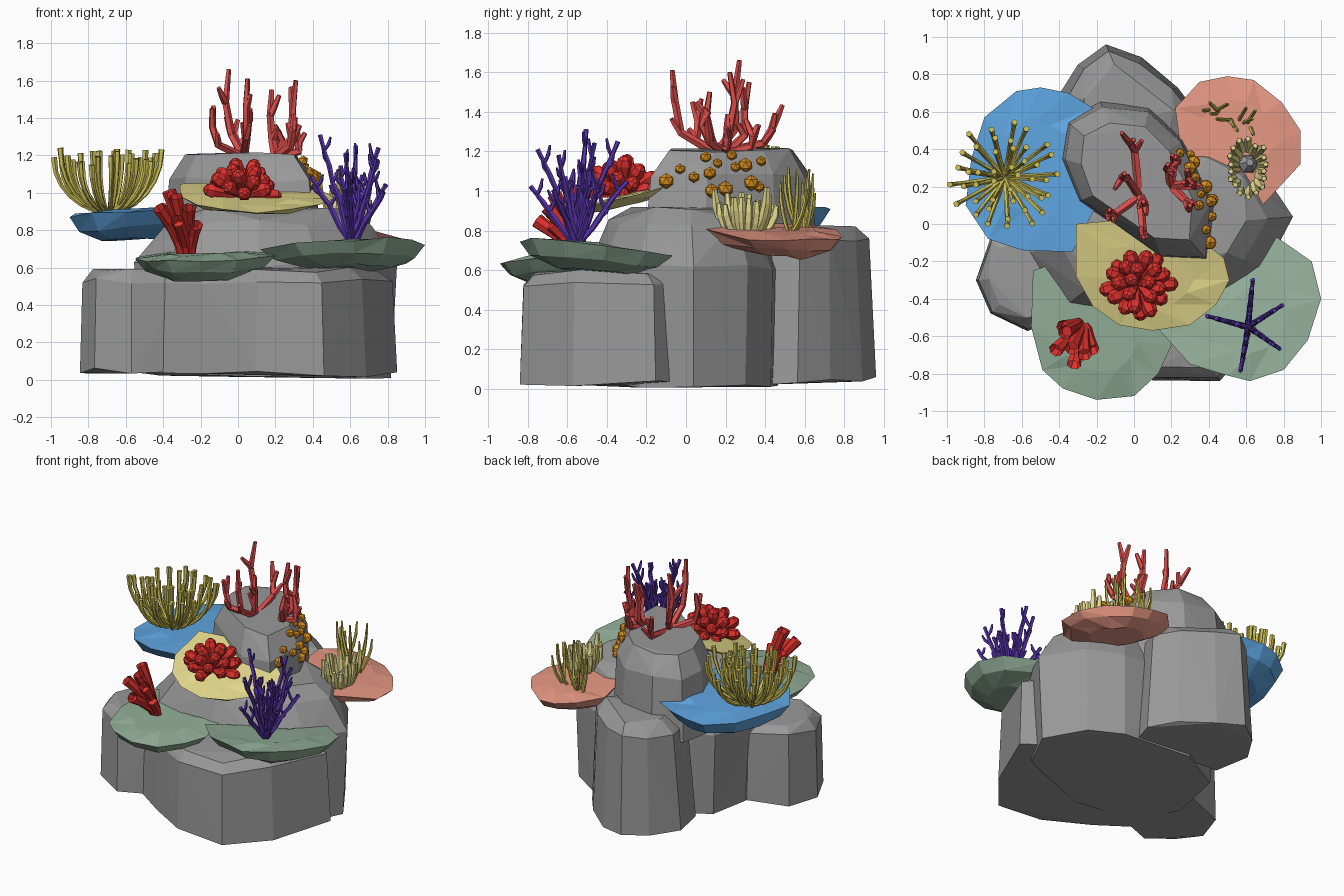
import bpy, bmesh, math, random
from mathutils import Vector
from mathutils.bvhtree import BVHTree

random.seed(7)
rnd = random.uniform
if "Cube" in bpy.data.objects:
    bpy.data.objects.remove(bpy.data.objects["Cube"])


def material(name, *rgb):
    lin = [((c / 255 + 0.055) / 1.055) ** 2.4 for c in rgb] + [1]
    m = bpy.data.materials.new(name)
    m.use_nodes = True
    m.diffuse_color = lin
    bsdf = m.node_tree.nodes["Principled BSDF"]
    bsdf.inputs["Base Color"].default_value = lin
    bsdf.inputs["Roughness"].default_value = 0.9
    return m


GREY = material("stone grey", 152, 152, 152)
BLUE = material("sea blue", 95, 166, 226)
SALMON = material("salmon", 236, 156, 136)
STRAW = material("straw yellow", 234, 222, 144)
SAGE = material("sage green", 146, 174, 152)
RED = material("bright red", 222, 49, 45)
CORAL = material("coral red", 220, 78, 76)
PURPLE = material("deep purple", 88, 53, 172)
OLIVE = material("olive yellow", 208, 194, 86)
ORANGE = material("amber orange", 218, 144, 28)


def finish(bm, name, mat):
    bmesh.ops.recalc_face_normals(bm, faces=bm.faces)
    me = bpy.data.meshes.new(name)
    bm.to_mesh(me)
    bm.free()
    me.materials.append(mat)
    ob = bpy.data.objects.new(name, me)
    bpy.context.collection.objects.link(ob)


def centre_of(outline):
    return sum((Vector(p) for p in outline), Vector((0, 0))) / len(outline)


def rock(name, outline, levels):
    """Faceted boulder: hull around scaled copies of a plan outline."""
    bm = bmesh.new()
    c = centre_of(outline)
    for z, s in levels:
        for p in outline:
            q = c + (Vector(p) - c) * s * rnd(0.97, 1.01)
            bm.verts.new((q.x, q.y, z + rnd(0, 0.04)))
    hull = bmesh.ops.convex_hull(bm, input=bm.verts)
    loose = {v for v in hull["geom_interior"] + hull["geom_unused"]
             if isinstance(v, bmesh.types.BMVert) and not v.link_faces}
    bmesh.ops.delete(bm, geom=list(loose), context='VERTS')
    tree = BVHTree.FromBMesh(bm)
    finish(bm, name, GREY)
    return tree


def plate(name, mat, outline, z, depth, sx=0, sy=0):
    """Shelf with a sharp rim, shallow top and bulging underside."""
    bm = bmesh.new()
    c = centre_of(outline)
    rings = []
    for s, dz in ((0.5, -depth), (0.85, -depth * 0.55), (1, 0), (0.55, 0.012)):
        ring = []
        for p in outline:
            d = (Vector(p) - c) * s
            h = z + dz + sx * d.x + sy * d.y + rnd(-0.012, 0.012)
            ring.append(bm.verts.new((c.x + d.x, c.y + d.y, h)))
        rings.append(ring)
    n = len(outline)
    for a, b in zip(rings, rings[1:]):
        for i in range(n):
            j = (i + 1) % n
            bm.faces.new((a[i], a[j], b[j]))
            bm.faces.new((a[i], b[j], b[i]))
    bm.faces.new(rings[0])
    bm.faces.new(rings[-1])
    finish(bm, name, mat)


def tube(bm, pts, radii, n=5, hollow=0):
    """Sweep an n-sided ring along points; optionally sink the tip."""
    pts = [Vector(p) for p in pts]
    q, old, last = None, None, None
    for i, p in enumerate(pts):
        t = (pts[min(i + 1, len(pts) - 1)] - pts[max(i - 1, 0)]).normalized()
        q = old.rotation_difference(t) @ q if q else t.to_track_quat('Z', 'Y')
        old = t
        ring = []
        for k in range(n):
            a = math.tau * k / n
            ring.append(bm.verts.new(p + q @ Vector((math.cos(a), math.sin(a), 0)) * radii[i]))
        if last:
            for k in range(n):
                j = (k + 1) % n
                bm.faces.new((last[k], last[j], ring[j], ring[k]))
        else:
            bm.faces.new(ring[::-1])
        last = ring
    cap = bm.faces.new(last)
    if hollow:
        bm.normal_update()
        bmesh.ops.inset_individual(bm, faces=[cap], thickness=radii[-1] * 0.25)
        for v in cap.verts:
            v.co -= old * hollow


def arc(base, azimuth, out, height, steps=5, power=1.7):
    """Path that leaves the base outward and turns upward."""
    pts = []
    for i in range(steps + 1):
        f = i / steps
        r = out * math.sin(f * math.pi / 2)
        pts.append(Vector(base) + Vector((r * math.cos(azimuth), r * math.sin(azimuth), height * f ** power)))
    return pts


# Rocks
rock("left_rock", [(-.85, -.3), (-.77, -.08), (-.5, .02), (-.25, -.1), (-.27, -.48), (-.57, -.58), (-.77, -.48)],
     [(.03, 1), (.51, .96), (.57, .75)])
rock("base_rock", [(-.54, -.42), (-.2, -.66), (.1, -.84), (.46, -.84), (.68, -.57), (.86, -.15),
                   (.55, .1), (-.4, .1)], [(.01, 1), (.5, .96), (.57, .85)])
middle = rock("middle_rock", [(-.55, -.15), (-.38, -.45), (.1, -.5), (.42, -.42), (.7, -.24), (.86, .04),
                              (.68, .32), (.45, .45), (-.1, .5), (-.45, .3)],
              [(0, .96), (.6, 1), (.82, .8), (.88, .62)])
rock("back_rock", [(-.15, .96), (-.3, .85), (-.42, .66), (-.37, .4), (.32, .4), (.37, .56), (.24, .73), (.04, .89)],
     [(.02, 1), (.72, .87), (.79, .62)])
peak = rock("peak_rock", [(-.39, .35), (-.36, .55), (-.18, .65), (.08, .62), (.26, .45), (.43, .1),
                          (.4, -.2), (.15, -.19), (-.12, 0), (-.3, .12)],
            [(.6, 1.05), (1.05, .96), (1.185, .74)])

# Shelf plates
plate("blue_shelf", BLUE, [(-.22, .62), (-.35, .7), (-.5, .73), (-.63, .71), (-.8, .57), (-.87, .35), (-.9, .1),
                           (-.78, -.08), (-.6, -.14), (-.33, -.15), (-.2, .1)], .9, .15, .07)
plate("salmon_shelf", SALMON, [(.22, .62), (.35, .76), (.5, .79), (.64, .77), (.79, .65), (.89, .5), (.89, .32),
                               (.66, .07), (.42, .2), (.25, .4)], .79, .11, -.12, -.06)
plate("yellow_shelf", STRAW, [(-.31, -.28), (-.31, 0), (-.1, .02), (.2, .03), (.48, -.18), (.51, -.3), (.44, -.43),
                              (.3, -.54), (.1, -.57), (-.08, -.54), (-.22, -.44)], .97, .035, 0, .27)
plate("left_green_shelf", SAGE, [(-.54, -.25), (-.55, -.55), (-.49, -.78), (-.38, -.88), (-.2, -.94), (0, -.92),
                                 (.13, -.8), (.2, -.65), (.15, -.4), (-.1, -.3), (-.4, -.2)], .66, .12, .03, .05)
plate("right_green_shelf", SAGE, [(.12, -.55), (.3, -.75), (.5, -.81), (.62, -.84), (.8, -.78), (.93, -.62),
                                  (1, -.4), (.95, -.2), (.72, -.04), (.6, -.2), (.35, -.4)], .715, .12, .05, -.12)

# Anemone of upward curving tentacles
bm = bmesh.new()
for count, out in ((5, .07), (9, .15), (13, .21), (17, .28)):
    for i in range(count):
        path = arc((-.69, .25, .89), math.tau * (i + rnd(-.25, .25)) / count,
                   out * rnd(.88, 1.08), rnd(.25, .35), 6)
        tube(bm, path, [.012] * 5 + [.014, .017])
finish(bm, "anemone", OLIVE)

# Round cluster of stubby polyps
bm = bmesh.new()
count = 23
for i in range(count):
    up = (i + .4) / count
    side = math.sqrt(1 - up * up)
    a = i * math.pi * (3 - math.sqrt(5))
    d = Vector((side * math.cos(a), side * math.sin(a), up)) * rnd(.18, .215)
    c = Vector((.02, -.32, .98))
    tube(bm, [c + d * f for f in (0, .5, .76, .92, 1)], [.014, .026, .041, .034, .012], 6)
finish(bm, "polyp_cluster", RED)

# Leaning open pipes fanning from one foot
bm = bmesh.new()
for azimuth, out, h in ((195, .09, .22), (210, .09, .36), (225, .19, .27), (245, .13, .33),
                        (256, .21, .2), (270, .15, .27), (285, .13, .18)):
    a = math.radians(azimuth)
    foot = Vector((-.265 + .03 * math.cos(a), -.52 + .03 * math.sin(a), .65))
    lean = Vector((math.cos(a), math.sin(a), 0)) * out
    path = [foot + lean * f ** 1.5 + Vector((0, 0, h * f)) for f in (0, .35, .7, 1)]
    tube(bm, path, [.028, .03, .032, .039], 7, .045)
finish(bm, "pipe_sponge", RED)

# Purple fan: five radial arms with spreading twigs
bm = bmesh.new()
foot = Vector((.61, -.55, .72))
for azimuth, out, high in ((84, .24, .53), (32, .2, .52), (-35, .2, .46), (-100, .23, .49), (165, .21, .59)):
    a = math.radians(azimuth)
    ray = Vector((math.cos(a), math.sin(a), 0))
    for reach, tall in ((.85, 1), (1.05, .62), (.3, .72)):
        path = [foot]
        for i in range(1, 8):
            f = i / 7
            path.append(foot + ray * (out * reach * f + rnd(-.008, .008)) + Vector((0, 0, high * tall * f)))
        tube(bm, path, [.017 - .001 * i + .003 * (i % 2) for i in range(8)])
        for k in (3, 4, 5, 6):
            way = (.05 if k % 2 else -.035) * rnd(.7, 1.2)
            tip = path[k] + ray * way + Vector((0, 0, rnd(.06, .1)))
            mid = path[k].lerp(tip, .5) + ray * way * .2
            tube(bm, [path[k], mid, tip], [.009, .011, .006])
finish(bm, "purple_branches", PURPLE)

# Antler coral on the summit, growing from two feet
bm = bmesh.new()
for tip in ((-.05, .27, 1.66), (.05, .12, 1.5), (.05, -.07, 1.61), (.31, .22, 1.6), (.18, .32, 1.55),
            (-.14, .03, 1.45), (.36, .2, 1.32), (0, .45, 1.39), (.3, .1, 1.42), (.22, .36, 1.33)):
    tip = Vector(tip)
    foot = Vector((.2, .2, 1.19) if tip.x > .12 else (.03, .15, 1.19))
    d = tip - foot
    flat = Vector((d.x, d.y, 0))
    knee = foot + flat * .8 + Vector((0, 0, d.z * .25))
    bend = foot + flat * .95 + Vector((rnd(-.03, .03), rnd(-.03, .03), d.z * .62))
    tube(bm, [foot, knee, bend, tip], [.024, .022, .02, .013])
    for start in (knee, bend):
        twig = start + Vector((rnd(-.06, .06), rnd(-.06, .06), rnd(.06, .12)))
        tube(bm, [start, start.lerp(twig, .5), twig], [.02, .018, .012])
finish(bm, "antler_coral", CORAL)

# Pale finger coral around a small stone, and thin blades
bm = bmesh.new()
for i in range(18):
    a = math.tau * (i + .5) / 18
    foot = (.61 + .035 * math.cos(a), .3 + .05 * math.sin(a), .77)
    path = arc(foot, a, (.06 + .05 * abs(math.sin(a))) * rnd(.7, 1.05), rnd(.15, .26), 4, 1.4)
    tube(bm, path, [.02, .024, .023, .022, .014])
finish(bm, "finger_coral", STRAW)
bm = bmesh.new()
tube(bm, [(.61, .32, .76), (.61, .32, .84), (.62, .33, .88)], [.06, .05, .02], 6)
finish(bm, "coral_stone", GREY)
bm = bmesh.new()
for i in range(11):
    foot = (.41 + .021 * i, .61 - .009 * i, .78)
    tube(bm, arc(foot, rnd(0, math.tau), rnd(.04, .1), rnd(.19, .34), 4, 1.2), [.01, .011, .011, .01, .006])
finish(bm, "sea_blades", OLIVE)

# Orange nodules set on the rock face
bm = bmesh.new()
for y, z in ((-.1, 1.05), (-.03, 1.11), (.04, 1.07), (.12, 1.09), (.1, 1.17), (.16, 1.14), (.23, 1.18),
             (.25, 1.12), (.2, 1.01), (.13, 1.0), (.33, 1.04), (.37, 1.02), (.3, 1.13), (.38, 1.15)):
    hit = peak.ray_cast(Vector((2, y, z)), Vector((-1, 0, 0)))[0]
    if hit:
        ball = bmesh.ops.create_icosphere(bm, subdivisions=1, radius=rnd(.025, .042))["verts"]
        bmesh.ops.translate(bm, verts=ball, vec=hit + Vector((.014, 0, 0)))
finish(bm, "orange_nodules", ORANGE)
